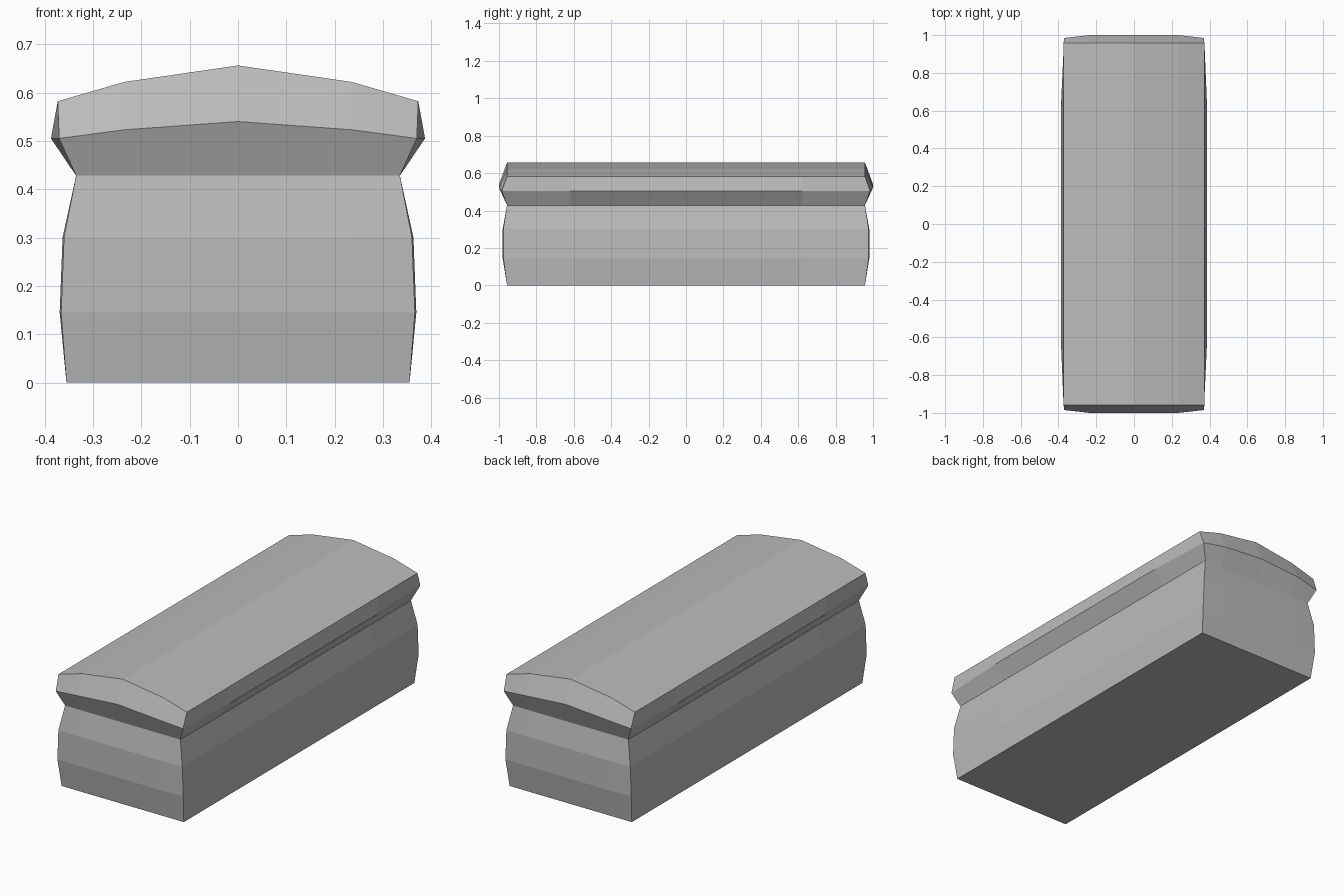
import bpy
import bmesh

if "Cube" in bpy.data.objects:
    bpy.data.objects.remove(bpy.data.objects["Cube"], do_unlink=True)

stone = bpy.data.materials.new("grey stone")
stone.use_nodes = True
colour = (0.5, 0.5, 0.5, 1)
stone.diffuse_color = colour
stone.node_tree.nodes["Principled BSDF"].inputs["Base Color"].default_value = colour

INNER_X, INNER_Y = 0.235, 0.62


def ring(bm, x, y, z, bow_x=0, bow_y=0, rise=(0, 0)):
    """Rounded-off rectangle: sides bow by bow_x, ends by bow_y; ends arch by rise."""
    front = [(-x, -y, z), (-INNER_X, -y - bow_y, z + rise[0]),
             (0, -y - bow_y, z + rise[1]),
             (INNER_X, -y - bow_y, z + rise[0]), (x, -y, z)]
    half = front + [(x + bow_x, -INNER_Y, z), (x + bow_x, INNER_Y, z)]
    points = half + [(-px, -py, pz) for px, py, pz in half]
    return [bm.verts.new(p) for p in points]


def loft(bm, rings):
    for low, high in zip(rings, rings[1:]):
        n = len(low)
        for i in range(n):
            j = (i + 1) % n
            bm.faces.new((low[i], low[j], high[j], high[i]))


def finish(bm, name):
    bmesh.ops.recalc_face_normals(bm, faces=bm.faces)
    mesh = bpy.data.meshes.new(name)
    bm.to_mesh(mesh)
    bm.free()
    mesh.materials.append(stone)
    bpy.context.collection.objects.link(bpy.data.objects.new(name, mesh))


# Bulging chest with a flat base
bm = bmesh.new()
rings = [ring(bm, 0.355, 0.957, 0),
         ring(bm, 0.366, 0.977, 0.145, 0.003, 0.003),
         ring(bm, 0.360, 0.977, 0.30, 0.003, 0.003),
         ring(bm, 0.335, 0.957, 0.428)]
loft(bm, rings)
bm.faces.new(rings[0])
finish(bm, "chest")

# Overhanging lid with an arched lip and a faceted vault
bm = bmesh.new()
rings = [ring(bm, 0.335, 0.957, 0.428),
         ring(bm, 0.37, 0.985, 0.505, 0.017, 0.015, (0.018, 0.035)),
         ring(bm, 0.373, 0.957, 0.582, 0, 0, (0.04, 0.074))]
loft(bm, rings)
top = rings[-1]
front, back = top[:5], top[7:12][::-1]
for i in range(4):
    strip = [front[i], front[i + 1], back[i + 1], back[i]]
    if i == 0:
        strip += [top[12], top[13]]
    elif i == 3:
        strip[2:2] = [top[5], top[6]]
    bm.faces.new(strip)
finish(bm, "lid")
